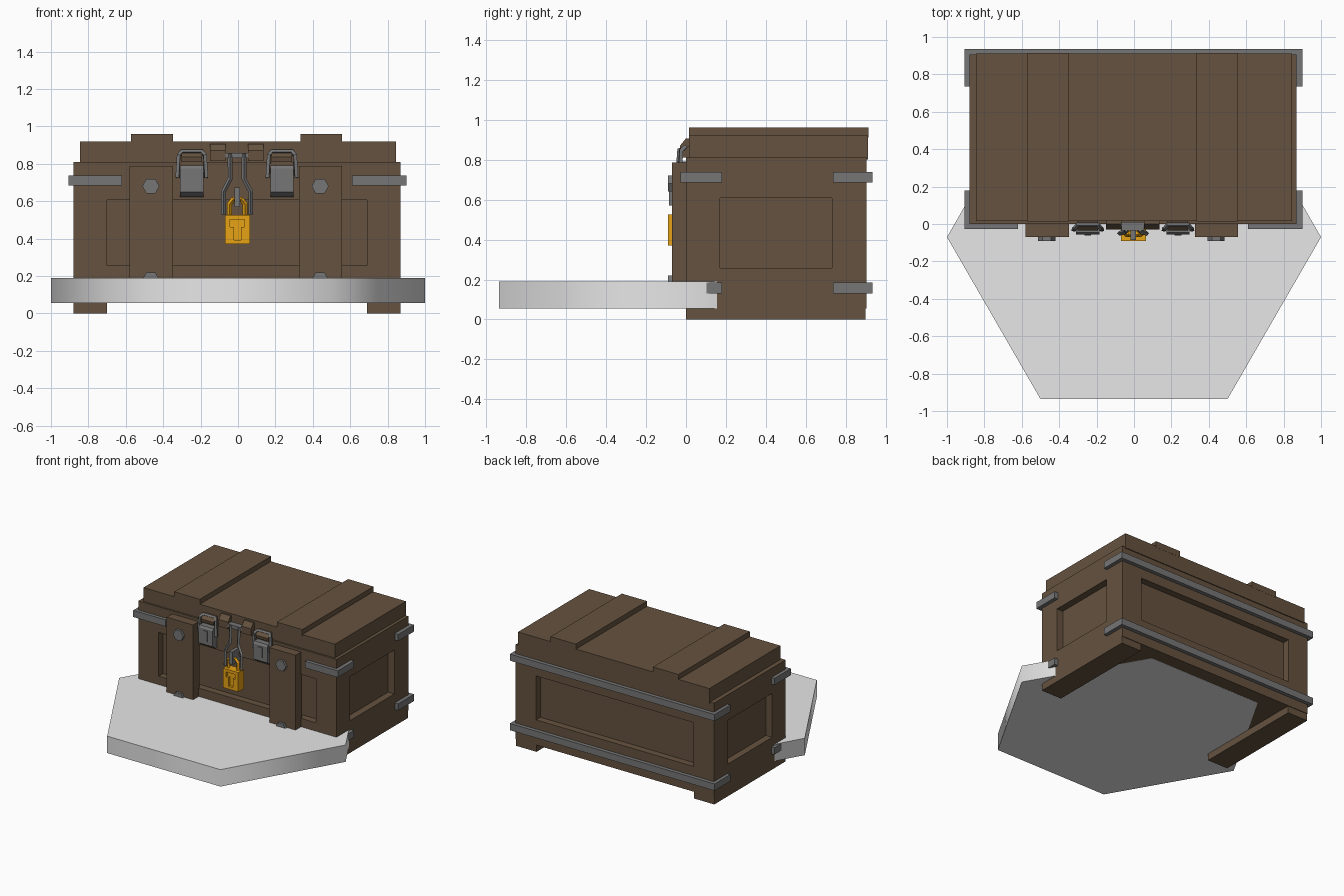
import bpy, bmesh, math
from mathutils import Vector

if "Cube" in bpy.data.objects:
    bpy.data.objects.remove(bpy.data.objects["Cube"])


def material(name, rgb):
    m = bpy.data.materials.new(name)
    m.diffuse_color = (*rgb, 1)
    m.use_nodes = True
    m.node_tree.nodes["Principled BSDF"].inputs["Base Color"].default_value = m.diffuse_color
    return m


WOOD = material("brown_wood", (0.13, 0.085, 0.05))
STEEL = material("grey_steel", (0.18, 0.18, 0.18))
BRASS = material("golden_brass", (0.82, 0.37, 0.007))
STONE = material("pale_stone", (0.8, 0.8, 0.8))


def finish(name, bm, mat):
    bmesh.ops.recalc_face_normals(bm, faces=bm.faces)
    me = bpy.data.meshes.new(name)
    bm.to_mesh(me)
    bm.free()
    me.materials.append(mat)
    ob = bpy.data.objects.new(name, me)
    bpy.context.collection.objects.link(ob)
    return ob


def add_box(bm, x, y, z):
    vs = bmesh.ops.create_cube(bm, size=1)["verts"]
    for v in vs:
        v.co = [(a + b) / 2 + c * (b - a) for (a, b), c in zip((x, y, z), v.co)]


def box(name, mat, *ranges):
    """One object made of one or more (x, y, z) range boxes."""
    bm = bmesh.new()
    for r in ranges:
        add_box(bm, *r)
    return finish(name, bm, mat)


def prism(name, mat, pts, axis, lo, hi):
    """Extrude a 2D outline: axis 0 takes (y, z), 1 takes (x, z), 2 takes (x, y)."""
    bm = bmesh.new()
    rings = []
    for t in (lo, hi):
        ring = []
        for p in pts:
            co = list(p)
            co.insert(axis, t)
            ring.append(bm.verts.new(co))
        rings.append(ring)
        bm.faces.new(ring)
    n = len(pts)
    for i in range(n):
        j = (i + 1) % n
        bm.faces.new((rings[0][i], rings[0][j], rings[1][j], rings[1][i]))
    return finish(name, bm, mat)


def bar(name, mat, pts, w):
    """Square bar following a path."""
    cu = bpy.data.curves.new(name, "CURVE")
    cu.dimensions = "3D"
    cu.bevel_depth = w
    cu.bevel_resolution = 0
    cu.use_fill_caps = True
    sp = cu.splines.new("POLY")
    sp.points.add(len(pts) - 1)
    for q, p in zip(sp.points, pts):
        q.co = (*p, 1)
    cu.materials.append(mat)
    ob = bpy.data.objects.new(name, cu)
    bpy.context.collection.objects.link(ob)
    bpy.ops.object.select_all(action="DESELECT")
    ob.select_set(True)
    bpy.context.view_layer.objects.active = ob
    bpy.ops.object.convert(target="MESH")
    bpy.ops.object.shade_flat()


def hexagon(cx, cy, r, turn=0.0):
    return [(cx + r * math.cos(turn + i * math.pi / 3),
             cy + r * math.sin(turn + i * math.pi / 3)) for i in range(6)]


# Stone base slab
slab = prism("base_slab", STONE, hexagon(0, -0.07, 1.0), 2, 0.055, 0.19)
bpy.context.view_layer.objects.active = slab
slab.select_set(True)
bpy.ops.object.shade_smooth_by_angle(angle=math.radians(70))

# Chest body with a sunken panel on each upright side
X0, X1, Y0, Y1, Z0, Z1 = -0.88, 0.87, 0.0, 0.905, 0.056, 0.81
bm = bmesh.new()
add_box(bm, (X0, X1), (Y0, Y1), (Z0, Z1))
bm.normal_update()
for f in [f for f in bm.faces if abs(f.normal.z) < 0.5]:
    n = f.normal.copy()
    bmesh.ops.inset_individual(bm, faces=[f], thickness=0.1)
    for v in f.verts:
        if abs(n.y) > 0.5:
            v.co.x = 0.69 if v.co.x > 0 else -0.70
        else:
            v.co.y = 0.73 if v.co.y > 0.45 else 0.17
        v.co.z = 0.607 if v.co.z > 0.43 else 0.257
    bmesh.ops.inset_individual(bm, faces=[f], thickness=0.0)
    for v in f.verts:
        v.co -= n * 0.055
finish("chest_body", bm, WOOD)

# Feet, lid and lid battens
box("chest_feet", WOOD,
    ((X0, -0.70), (0, 0.90), (0, 0.06)), ((0.69, X1), (0, 0.90), (0, 0.06)))
box("lid", WOOD, ((-0.845, 0.845), (0.015, 0.912), (0.80, 0.92)))
for side, a, b in (("left", -0.573, -0.347), ("right", 0.333, 0.557)):
    box(side + "_lid_batten", WOOD, ((a, b), (0.014, 0.913), (0.91, 0.96)))
    # Front posts with hexagonal bolts
    box(side + "_front_post", WOOD, ((a - 0.008, b), (-0.07, 0.01), (0.06, 0.787)))
    for z in (0.68, 0.18):
        prism(side + "_bolt", STEEL, hexagon((a + b) / 2 - 0.006, z, 0.046), 1, -0.09, -0.06)

# Steel bands: full across the back, short corner pieces at the front
for level, z in (("lower", (0.13, 0.184)), ("upper", (0.685, 0.738))):
    box(level + "_back_band", STEEL,
        ((-0.907, 0.90), (0.90, 0.935), z),
        ((-0.907, -0.875), (0.735, 0.92), z),
        ((0.865, 0.90), (0.735, 0.92), z))
    box(level + "_front_corner_bands", STEEL,
        ((-0.907, -0.62), (-0.027, 0.005), z), ((0.61, 0.90), (-0.027, 0.005), z),
        ((-0.907, -0.875), (-0.02, 0.18), z), ((0.865, 0.90), (-0.02, 0.18), z))

# Toggle clasps: slotted plate, lid catch and wire loop
for side, c in (("left", -0.247), ("right", 0.235)):
    prism(side + "_clasp_plate", STEEL,
          [(0, 0.79), (-0.045, 0.79), (-0.055, 0.775), (-0.055, 0.65), (-0.015, 0.622), (0, 0.622)],
          0, c - 0.062, c + 0.062)
    box(side + "_clasp_slot", STEEL, ((c - 0.018, c + 0.018), (-0.061, -0.05), (0.68, 0.762)))
    prism(side + "_lid_catch", WOOD,
          [(0.02, 0.87), (-0.015, 0.855), (-0.035, 0.835), (-0.03, 0.81), (0.02, 0.81)],
          0, c - 0.055, c + 0.055)
    bar(side + "_clasp_loop", STEEL,
        [(c - 0.077, -0.03, 0.725), (c - 0.07, -0.025, 0.845), (c - 0.055, -0.005, 0.863),
         (c + 0.055, -0.005, 0.863), (c + 0.07, -0.025, 0.845), (c + 0.077, -0.03, 0.725)], 0.013)

# Centre hinge blocks and hasp arms
for side, s, a, b in (("left", -1, -0.15, -0.066), ("right", 1, 0.054, 0.136)):
    prism(side + "_hinge_block", WOOD,
          [(0.02, 0.907), (0.0, 0.907), (-0.03, 0.87), (-0.03, 0.815), (0.02, 0.815)], 0, a, b)
    x = -0.005
    bar(side + "_hasp_arm", STEEL,
        [(x + s * 0.037, -0.03, 0.855), (x + s * 0.037, -0.04, 0.72),
         (x + s * 0.073, -0.05, 0.65), (x + s * 0.073, -0.05, 0.53)], 0.013)
box("hinge_pin", STEEL, ((-0.066, 0.054), (-0.035, 0.01), (0.83, 0.858)))
box("hasp_staple", STEEL, ((-0.018, 0.010), (-0.085, 0.06), (0.57, 0.672)))

# Padlock with a T-shaped keyhole sunk in its front
lock = box("padlock_body", BRASS, ((-0.07, 0.065), (-0.09, -0.02), (0.37, 0.525)))
cutter = prism("keyhole_cutter", BRASS,
               [(-0.042, 0.502), (0.035, 0.502), (0.035, 0.462), (0.017, 0.462),
                (0.017, 0.392), (-0.022, 0.392), (-0.022, 0.462), (-0.042, 0.462)], 1, -0.12, -0.07)
cutter.hide_render = True
cutter.hide_viewport = True
mod = lock.modifiers.new("keyhole", "BOOLEAN")
mod.operation = "DIFFERENCE"
mod.solver = "EXACT"
mod.object = cutter
bar("padlock_shackle", BRASS,
    [(-0.045, -0.055, 0.52), (-0.045, -0.055, 0.585), (-0.025, -0.055, 0.61),
     (0.018, -0.055, 0.61), (0.038, -0.055, 0.585), (0.038, -0.055, 0.52)], 0.014)
